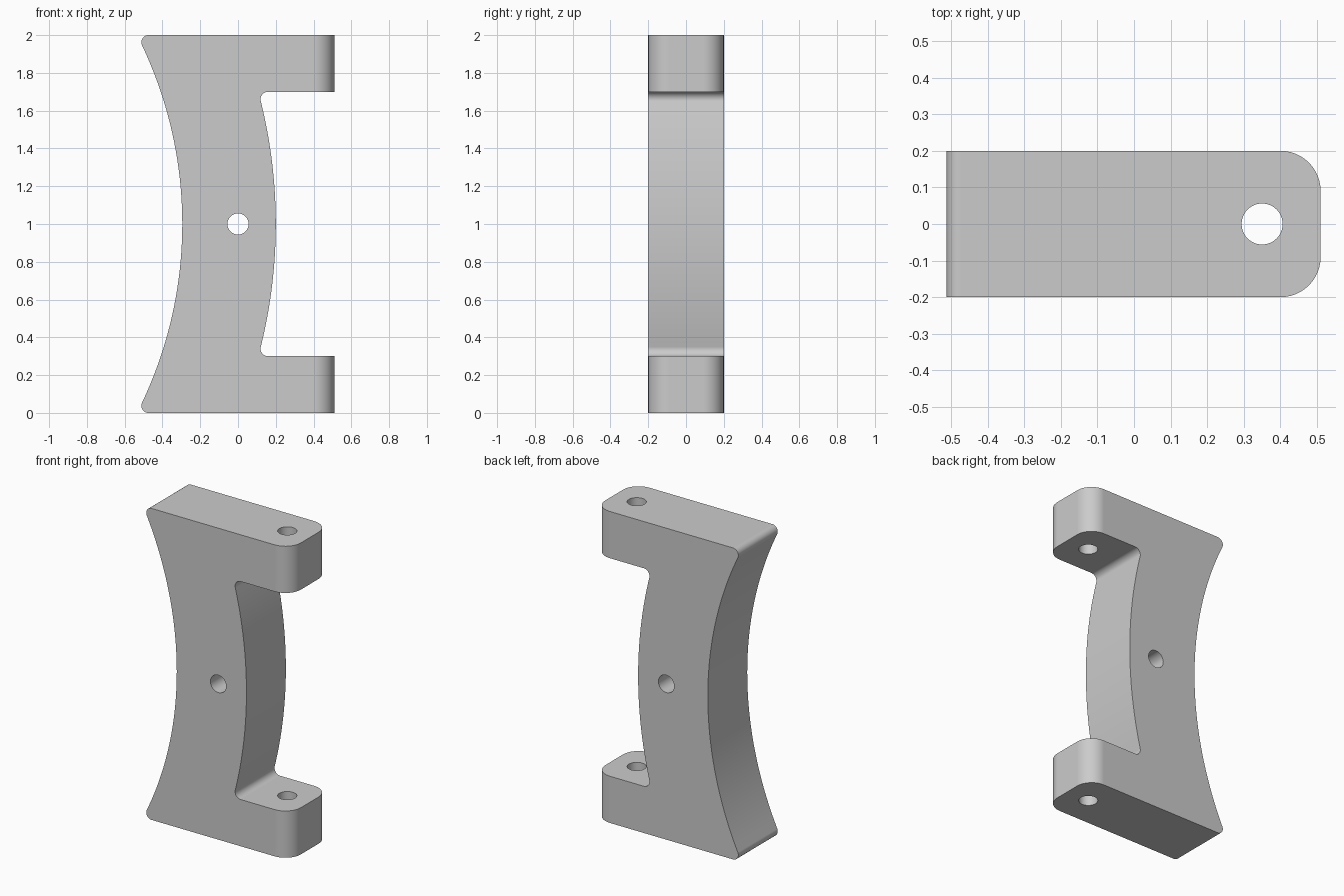
import bpy
import bmesh
from math import sqrt, atan2, cos, sin, pi, radians
from mathutils import Matrix, Vector

cube = bpy.data.objects.get("Cube")
if cube:
    bpy.data.objects.remove(cube, do_unlink=True)

HEIGHT, HALF_X, HALF_Y = 2.0, 0.51, 0.2
MID = HEIGHT / 2
ARM = 0.3                # arm thickness
ARC_X = -2.5             # shared centre of both curved sides
END_RADIUS = 0.11
HOLE = 0.056

grey = bpy.data.materials.new("plain grey")
grey.use_nodes = True
grey.diffuse_color = (0.6, 0.6, 0.6, 1)
grey.node_tree.nodes["Principled BSDF"].inputs["Base Color"].default_value = grey.diffuse_color


def arc(cx, cz, r, start, end, steps):
    return [(cx + r * cos(start + (end - start) * i / steps),
             cz + r * sin(start + (end - start) * i / steps)) for i in range(steps + 1)]


def curved_side(radius, base, fillet):
    """Fillet off a flat at height base, then the large arc, mirrored about mid height."""
    cz = base + fillet
    cx = ARC_X + sqrt((radius + fillet) ** 2 - (MID - cz) ** 2)
    toward = atan2(MID - cz, ARC_X - cx)
    lower = arc(cx, cz, fillet, -pi / 2, toward - 2 * pi, 12)
    lower += arc(ARC_X, MID, radius, toward - pi, 0, 24)[1:]
    return lower + [(x, HEIGHT - z) for x, z in reversed(lower[:-1])]


# Bracket outline, extruded front to back
outline = curved_side(2.205, 0, 0.038)
outline += [(HALF_X, HEIGHT), (HALF_X, HEIGHT - ARM)]
outline += reversed(curved_side(2.7, ARM, 0.04))
outline += [(HALF_X, ARM), (HALF_X, 0)]

bm = bmesh.new()
face = bm.faces.new([bm.verts.new((x, -HALF_Y, z)) for x, z in outline])
extruded = bmesh.ops.extrude_face_region(bm, geom=[face])["geom"]
bmesh.ops.translate(bm, vec=(0, 2 * HALF_Y, 0),
                    verts=[g for g in extruded if isinstance(g, bmesh.types.BMVert)])
bmesh.ops.recalc_face_normals(bm, faces=bm.faces)

# Rounded arm ends
corners = [e for e in bm.edges
           if all(abs(v.co.x - HALF_X) < 1e-4 for v in e.verts)
           and abs(e.verts[0].co.z - e.verts[1].co.z) > 0.1]
bmesh.ops.bevel(bm, geom=corners, offset=END_RADIUS, segments=12, profile=0.5,
                affect='EDGES', clamp_overlap=False)
mesh = bpy.data.meshes.new("bracket")
bm.to_mesh(mesh)
bm.free()
mesh.materials.append(grey)
bracket = bpy.data.objects.new("bracket", mesh)
bpy.context.collection.objects.link(bracket)


def drill(name, location, rotation, depth):
    bpy.ops.mesh.primitive_cylinder_add(vertices=48, radius=HOLE, depth=depth,
                                        location=location, rotation=rotation)
    cutter = bpy.context.object
    cutter.name = name
    cutter.hide_render = True
    cutter.data.materials.append(grey)
    bpy.context.view_layer.objects.active = bracket
    mod = bracket.modifiers.new(name, 'BOOLEAN')
    mod.operation = 'DIFFERENCE'
    mod.solver = 'EXACT'
    mod.object = cutter
    bpy.ops.object.modifier_apply(modifier=name)
    bpy.data.objects.remove(cutter, do_unlink=True)


# Centre hole through the web, one long bore through both arms
drill("web_hole", (0, 0, MID), (pi / 2, 0, 0), 1)
drill("arm_holes", (0.35, 0, MID), (0, 0, 0), 3)

# Smooth curved walls, crisp edges
bpy.ops.object.select_all(action='DESELECT')
bracket.select_set(True)
bpy.context.view_layer.objects.active = bracket
bpy.ops.object.shade_smooth_by_angle(angle=radians(30))
weighted = bracket.modifiers.new("even_shading", 'WEIGHTED_NORMAL')
weighted.keep_sharp = True
